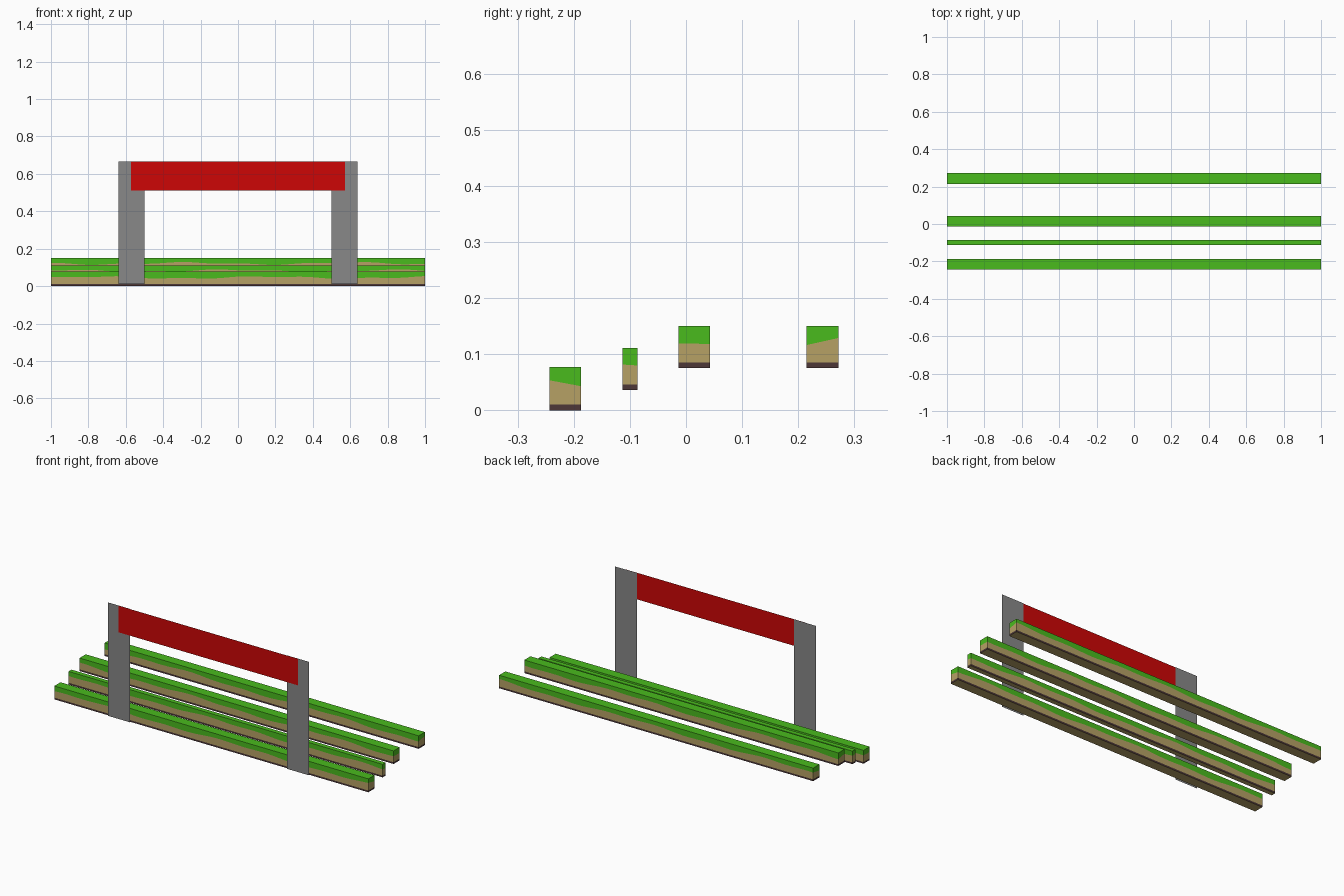
import bpy, bmesh, math

cube = bpy.data.objects.get("Cube")
if cube:
    bpy.data.objects.remove(cube, do_unlink=True)


def material(name, rgb):
    """Flat material from display colour, stored as linear values."""
    color = [(c / 255) ** 2.2 for c in rgb] + [1]
    mat = bpy.data.materials.new(name)
    mat.use_nodes = True
    mat.diffuse_color = color
    bsdf = mat.node_tree.nodes["Principled BSDF"]
    bsdf.inputs["Base Color"].default_value = color
    bsdf.inputs["Roughness"].default_value = 0.9
    return mat


grass = material("grass_green", (75, 185, 35))
soil = material("sandy_soil", (181, 160, 101))
earth = material("dark_earth", (78, 58, 58))
grey = material("post_grey", (135, 135, 135))
red = material("banner_red", (204, 14, 14))


def finish(name, bm, mats):
    mesh = bpy.data.meshes.new(name)
    bm.to_mesh(mesh)
    bm.free()
    for mat in mats:
        mesh.materials.append(mat)
    obj = bpy.data.objects.new(name, mesh)
    bpy.context.collection.objects.link(obj)


def wave(x, phase):
    """Uneven lower edge of the grass."""
    return 0.005 * math.sin(7 * x + phase) + 0.003 * math.sin(19 * x + 2 * phase)


def ground_strip(name, y0, y1, z0, z1, phase, steps=80):
    """Long block with layers of earth, soil and grass swept along x."""
    bm = bmesh.new()
    rings = []
    for i in range(steps + 1):
        x = 2 * i / steps - 1
        sides = []
        for y, shift in ((y0, 0), (y1, 2)):
            edge = z0 + 0.046 + wave(x, phase + shift)
            sides.append([bm.verts.new((x, y, z)) for z in (z0, z0 + 0.01, edge, z1)])
        rings.append(sides[0] + sides[1][::-1])

    # Layer colours around the section: front, top, back, underside
    layers = (2, 1, 0, 0, 0, 1, 2, 1)
    for a, b in zip(rings, rings[1:]):
        for k, layer in enumerate(layers):
            n = (k + 1) % len(layers)
            bm.faces.new((a[k], b[k], b[n], a[n])).material_index = layer
    # Layered end caps
    for ring in (rings[0], rings[-1]):
        for k in range(3):
            face = bm.faces.new((ring[k], ring[k + 1], ring[6 - k], ring[7 - k]))
            face.material_index = layers[k]
    bmesh.ops.recalc_face_normals(bm, faces=bm.faces)
    finish(name, bm, (grass, soil, earth))


def panel(name, x0, x1, y, z0, z1, mat):
    """Thin upright sheet facing the front."""
    bm = bmesh.new()
    corners = ((x0, z0), (x1, z0), (x1, z1), (x0, z1))
    bm.faces.new([bm.verts.new((x, y, z)) for x, z in corners])
    finish(name, bm, (mat,))


# Ground strips, front to back
ground_strip("front_ground_strip", -0.243, -0.187, 0, 0.077, 0.5)
ground_strip("narrow_ground_strip", -0.113, -0.086, 0.036, 0.111, 2.0)
ground_strip("middle_ground_strip", -0.013, 0.043, 0.075, 0.15, 3.6)
ground_strip("back_ground_strip", 0.215, 0.272, 0.075, 0.15, 5.1)

# Gate: two posts with a banner across their front
for side, s in (("left", 1), ("right", -1)):
    xa, xb = sorted((s * 0.5, s * 0.64))
    panel(side + "_post", xa, xb, -0.27, 0.012, 0.665, grey)
panel("banner", -0.572, 0.572, -0.272, 0.512, 0.665, red)
